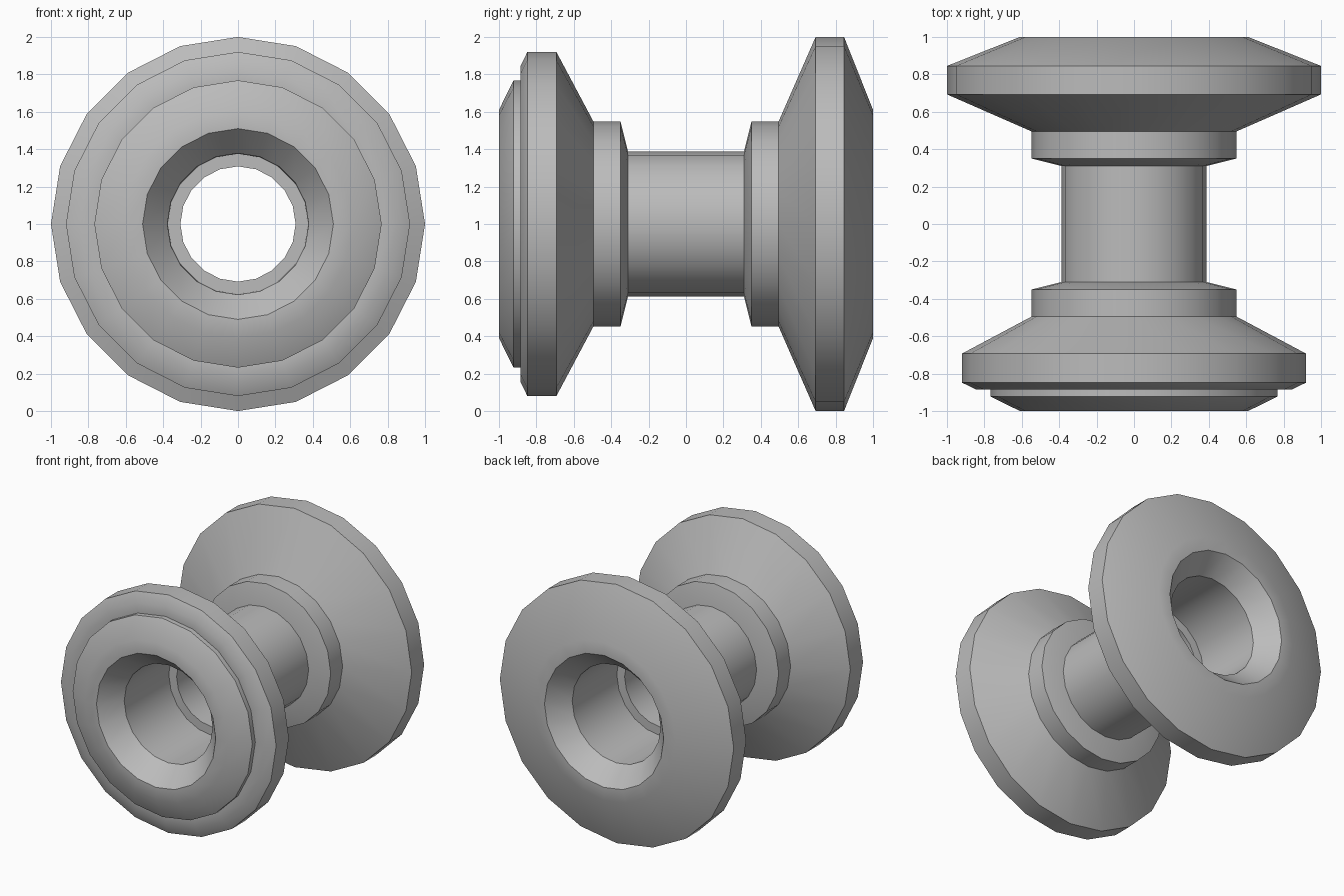
import bpy
import bmesh
import math

SIDES = 20
AXIS_HEIGHT = 1.0

cube = bpy.data.objects.get("Cube")
if cube:
    bpy.data.objects.remove(cube, do_unlink=True)

grey = bpy.data.materials.new("plain grey")
grey.use_nodes = True
colour = (0.5, 0.5, 0.5, 1)
grey.diffuse_color = colour
grey.node_tree.nodes["Principled BSDF"].inputs["Base Color"].default_value = colour


def lathe(name, profile):
    """Turn a closed (y, radius) outline around the horizontal y axis."""
    bm = bmesh.new()
    points = [bm.verts.new((0, y, r)) for y, r in profile]
    edges = [bm.edges.new((a, b)) for a, b in zip(points, points[1:] + points[:1])]
    bmesh.ops.spin(bm, geom=points + edges, cent=(0, 0, 0), axis=(0, 1, 0),
                   angle=math.tau, steps=SIDES, use_merge=True)
    bmesh.ops.remove_doubles(bm, verts=bm.verts, dist=0.0005)
    bmesh.ops.recalc_face_normals(bm, faces=bm.faces)
    mesh = bpy.data.meshes.new(name)
    bm.to_mesh(mesh)
    bm.free()
    mesh.materials.append(grey)
    obj = bpy.data.objects.new(name, mesh)
    obj.location.z = AXIS_HEIGHT
    bpy.context.collection.objects.link(obj)
    bpy.ops.object.select_all(action="DESELECT")
    obj.select_set(True)
    bpy.context.view_layer.objects.active = obj
    bpy.ops.object.shade_smooth_by_angle(angle=math.radians(30))
    return obj


def flange(name, side, rim):
    """Collar, rim and flared bore; side is -1 at the front and 1 at the rear."""
    collar = [(0.31, 0.375), (0.31, 0.387), (0.35, 0.548), (0.495, 0.548)]
    bore = [(1, 0.61), (1, 0.51), (0.85, 0.378)]
    return lathe(name, [(side * y, r) for y, r in collar + rim + bore])


# Hollow axle between the two flanges
lathe("axle_tube", [(-0.31, 0.387), (0.31, 0.387), (0.31, 0.308), (-0.31, 0.308)])

# Wide rear flange
flange("rear_flange", 1, [(0.693, 1), (0.845, 1)])

# Narrower front flange with a stepped cap
flange("front_flange", -1, [(0.693, 0.92), (0.848, 0.92), (0.885, 0.845),
                            (0.885, 0.768), (0.922, 0.768)])
